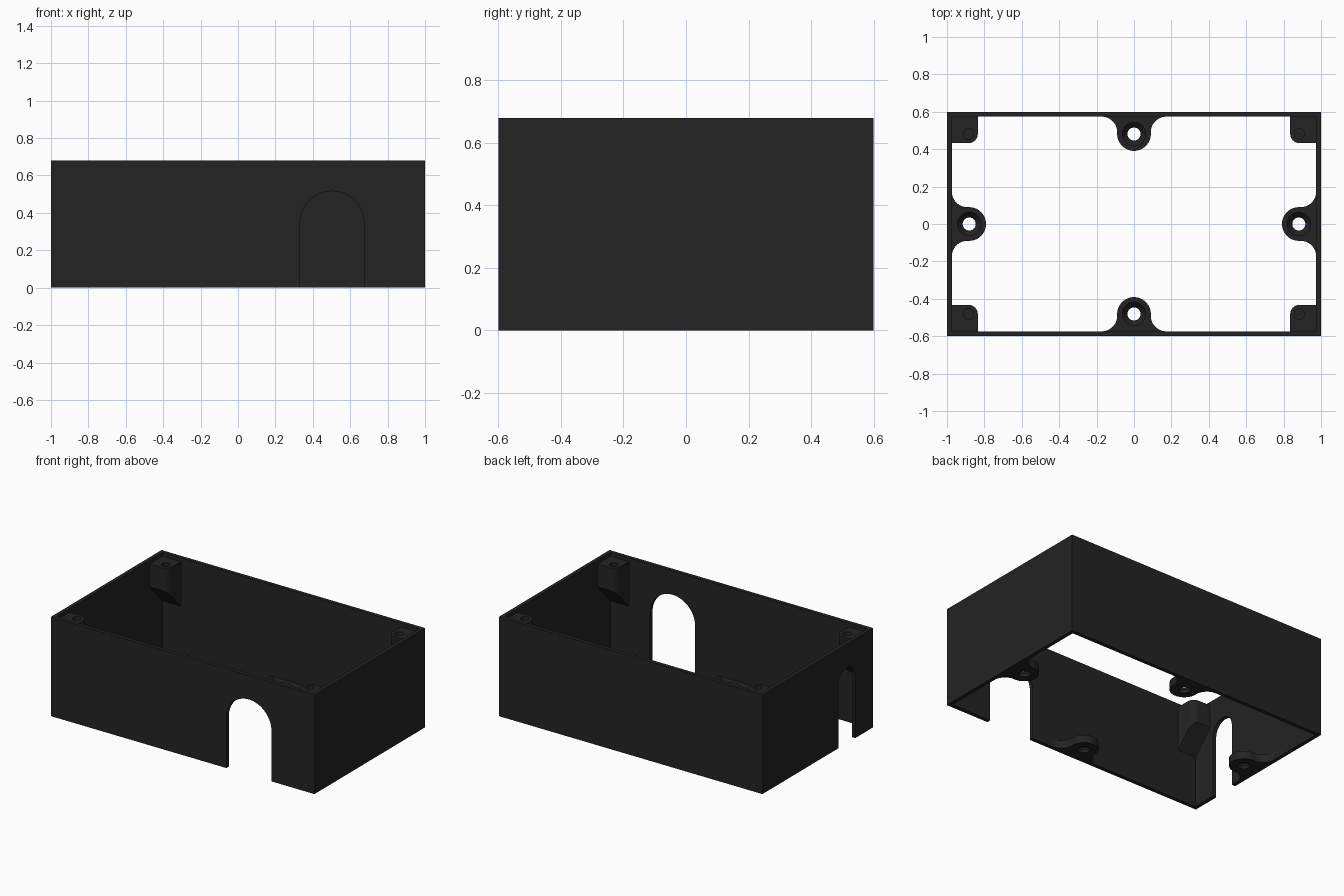
import bpy, bmesh, math
from mathutils import Matrix, Vector

if "Cube" in bpy.data.objects:
    bpy.data.objects.remove(bpy.data.objects["Cube"])

W, D, H, T = 1.0, 0.6, 0.68, 0.026      # half width, half depth, height, wall
IX, IY = W - T, D - T                   # inner half sizes

black = bpy.data.materials.new("black plastic")
black.diffuse_color = (0.017, 0.017, 0.017, 1)
black.use_nodes = True
black.node_tree.nodes["Principled BSDF"].inputs["Base Color"].default_value = black.diffuse_color


def prism(name, outline, height, matrix=Matrix()):
    """Extrude a flat xy outline along z, then place it."""
    bm = bmesh.new()
    face = bm.faces.new([bm.verts.new((x, y, 0)) for x, y in outline])
    top = bmesh.ops.extrude_face_region(bm, geom=[face])["geom"]
    for v in top:
        if isinstance(v, bmesh.types.BMVert):
            v.co.z += height
    bm.transform(matrix)
    bmesh.ops.recalc_face_normals(bm, faces=bm.faces)
    return finish(name, bm)


def cone(name, r1, r2, z0, z1, x, y):
    bm = bmesh.new()
    bmesh.ops.create_cone(bm, cap_ends=True, segments=32, radius1=r1, radius2=r2,
                          depth=z1 - z0,
                          matrix=Matrix.Translation((x, y, (z0 + z1) / 2)))
    return finish(name, bm)


def finish(name, bm):
    mesh = bpy.data.meshes.new(name)
    bm.to_mesh(mesh)
    bm.free()
    mesh.materials.append(black)
    obj = bpy.data.objects.new(name, mesh)
    bpy.context.collection.objects.link(obj)
    return obj


def cut(obj, cutters):
    """Subtract each cutter from the object and remove it."""
    bpy.context.view_layer.objects.active = obj
    for c in cutters:
        mod = obj.modifiers.new("cut", 'BOOLEAN')
        mod.operation, mod.solver, mod.object = 'DIFFERENCE', 'EXACT', c
        bpy.ops.object.modifier_apply(modifier=mod.name)
        bpy.data.objects.remove(c)


def smooth(obj):
    bpy.ops.object.select_all(action='DESELECT')
    obj.select_set(True)
    bpy.context.view_layer.objects.active = obj
    bpy.ops.object.shade_smooth_by_angle(angle=math.radians(30))


def arc(cx, cy, r, a0, a1, n=12):
    return [(cx + r * math.cos(math.radians(a0 + (a1 - a0) * i / n)),
             cy + r * math.sin(math.radians(a0 + (a1 - a0) * i / n)))
            for i in range(n + 1)]


def rect(x, y):
    return [(-x, -y), (x, -y), (x, y), (-x, y)]


def arch(r, top):
    return [(-r, -0.1), (r, -0.1)] + arc(0, top - r, r, 0, 180, 32)


# Outer walls, open at top and bottom, with two arched openings
case = prism("case_walls", rect(W, D), H)
front = Matrix.Translation((0.503, -D + 0.1, 0)) @ Matrix.Rotation(math.pi / 2, 4, 'X')
side = (Matrix.Translation((-W - 0.1, -0.315, 0)) @ Matrix.Rotation(math.pi / 2, 4, 'Z')
        @ Matrix.Rotation(math.pi / 2, 4, 'X'))
cut(case, [prism("inner_cutter", rect(IX, IY), H + 0.2, Matrix.Translation((0, 0, -0.1))),
           prism("front_arch_cutter", arch(0.171, 0.516), 0.2, front),
           prism("side_arch_cutter", arch(0.09, 0.516), 0.2, side)])
smooth(case)

# Screw ears at the bottom middle of each wall, flared into the wall
R, F, REACH, EAR_H = 0.09, 0.083, 0.093, 0.055
ear = ([(-R - F, REACH)] + arc(-R - F, REACH - F, F, 90, 0)[1:]
       + arc(0, 0, R, 180, 360, 24) + arc(R + F, REACH - F, F, 180, 90))
for name, angle, reach in (("back_ear", 0, IY), ("left_ear", 90, IX),
                           ("front_ear", 180, IY), ("right_ear", 270, IX)):
    m = (Matrix.Rotation(math.radians(angle), 4, 'Z')
         @ Matrix.Translation((0, reach - REACH, 0)))
    obj = prism(name, ear, EAR_H, m)
    x, y, _ = m @ Vector((0, 0, 0))
    cut(obj, [cone("hole_cutter", 0.035, 0.035, -0.1, 0.2, x, y),
              cone("countersink_cutter", 0.035, 0.064, 0.02, EAR_H + 0.001, x, y)])
    smooth(obj)

# Corner posts near the rim, with a sloped underside and a blind screw hole
PX, PY, PR, TOP, LOW = 0.835, 0.432, 0.05, 0.655, 0.35
post = [(IX, PY), (IX, IY), (PX, IY)] + arc(PX + PR, PY + PR, PR, 180, 270, 8)
for sx in (-1, 1):
    for sy in (-1, 1):
        name = ("left" if sx < 0 else "right") + ("_front" if sy < 0 else "_back") + "_post"
        obj = prism(name, [(x * sx, y * sy) for x, y in post], TOP - LOW,
                    Matrix.Translation((0, 0, LOW)))
        for v in obj.data.vertices:      # underside rises away from the wall
            if v.co.z < LOW + 0.01:
                v.co.z = LOW + (IY - abs(v.co.y)) * 1.05
        cut(obj, [cone("pilot_cutter", 0.028, 0.028, TOP - 0.13, TOP + 0.1,
                       sx * 0.885, sy * 0.482)])
        smooth(obj)
